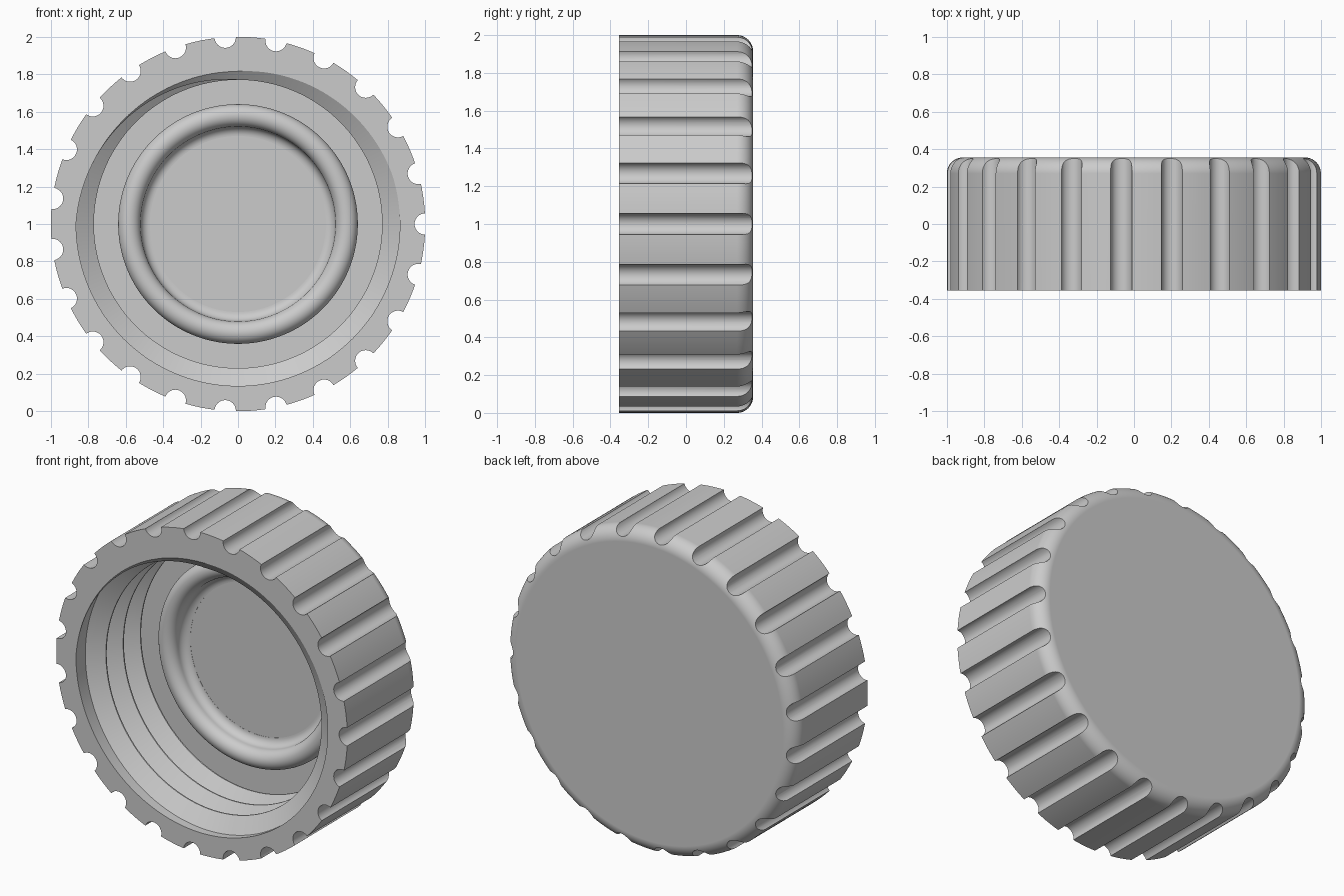
import bpy, bmesh, math
from mathutils import Vector

cube = bpy.data.objects.get("Cube")
if cube:
    bpy.data.objects.remove(cube, do_unlink=True)

HALF = 0.355                  # half depth of the cap along y
FILLET = 0.085                # rounding of the back edge
FLOOR = 0.205                 # inner floor position
GRIPS, GRIP_R = 23, 0.057     # finger grooves round the rim
ROOT, CREST, PITCH = 0.865, 0.77, 0.169   # internal thread
SEG = 184

grey = bpy.data.materials.new("plastic_grey")
grey.use_nodes = True
grey.diffuse_color = (0.6, 0.6, 0.6, 1)
grey.node_tree.nodes["Principled BSDF"].inputs["Base Color"].default_value = (0.6, 0.6, 0.6, 1)


def polar(r, y, a):
    return Vector((r * math.cos(a), y, 1 + r * math.sin(a)))


def arc(cr, cy, rad, a0, a1, n):
    """Profile points (radius, y) along an arc, angles in degrees."""
    steps = [math.radians(a0 + (a1 - a0) * i / n) for i in range(n + 1)]
    return [(cr + rad * math.cos(a), cy + rad * math.sin(a)) for a in steps]


def finish(bm, name):
    bmesh.ops.remove_doubles(bm, verts=bm.verts, dist=1e-5)
    bmesh.ops.recalc_face_normals(bm, faces=bm.faces)
    mesh = bpy.data.meshes.new(name)
    bm.to_mesh(mesh)
    bm.free()
    mesh.materials.append(grey)
    obj = bpy.data.objects.new(name, mesh)
    bpy.context.collection.objects.link(obj)
    return obj


def lathe(name, profile, closed=False, caps=False):
    """Revolve a (radius, y) profile about the cap's axis."""
    bm = bmesh.new()
    rings = [[bm.verts.new(polar(r, y, math.tau * i / SEG)) for i in range(SEG)]
             for r, y in profile]
    pairs = list(zip(rings, rings[1:])) + ([(rings[-1], rings[0])] if closed else [])
    for a, b in pairs:
        for i in range(SEG):
            j = (i + 1) % SEG
            bm.faces.new((a[i], a[j], b[j], b[i]))
    if caps:
        bm.faces.new(rings[0])
        bm.faces.new(rings[-1])
    return finish(bm, name)


def cut(obj, cutter):
    cutter.hide_render = True
    mod = obj.modifiers.new("cut", 'BOOLEAN')
    mod.operation, mod.solver, mod.object = 'DIFFERENCE', 'EXACT', cutter
    bpy.context.view_layer.objects.active = obj
    bpy.ops.object.modifier_apply(modifier=mod.name)
    bpy.data.objects.remove(cutter, do_unlink=True)


def smooth(obj):
    """Smooth shading with crisp edges and clean flat faces."""
    bpy.ops.object.select_all(action='DESELECT')
    obj.select_set(True)
    bpy.context.view_layer.objects.active = obj
    bpy.ops.object.shade_smooth_by_angle(angle=math.radians(18))
    obj.modifiers.new("flat_faces", 'WEIGHTED_NORMAL').keep_sharp = True


# Solid blank with a rounded back edge
cap = lathe("cap_body", [(1, -HALF)] + arc(1 - FILLET, HALF - FILLET, FILLET, 0, 90, 10), caps=True)

# Straight round grooves, all in one cutter
bm = bmesh.new()
for g in range(GRIPS):
    centre = polar(1.0, 0, math.tau * g / GRIPS)
    a, b = [[bm.verts.new(centre + Vector((GRIP_R * math.cos(math.tau * k / 32), y,
                                           GRIP_R * math.sin(math.tau * k / 32))))
             for k in range(32)] for y in (-0.5, 0.5)]
    bm.faces.new(a)
    bm.faces.new(b)
    for k in range(32):
        m = (k + 1) % 32
        bm.faces.new((a[k], a[m], b[m], b[k]))
cut(cap, finish(bm, "groove_cutter"))

# Threaded plug: helical strip, trimmed flat at both ends
STEPS = 144


def crest(i):
    """Crest radius; the thread runs out over a quarter turn at the rim."""
    return CREST + (ROOT - CREST) * min(max(-i * 4 / STEPS, 0), 1)


bm = bmesh.new()
cols = []
for i in range(-3 * STEPS, 6 * STEPS + 1):
    ang = math.pi / 2 - math.tau * i / STEPS
    y0 = -0.319 + PITCH * i / STEPS
    strip = [(-0.004, crest(i)), (0.004, crest(i)), (0.042, ROOT), (PITCH - 0.07, ROOT),
             (PITCH - 0.004, crest(i + STEPS))]
    cols.append([bm.verts.new(polar(r, y0 + dy, ang)) for dy, r in strip])
for a, b in zip(cols, cols[1:]):
    for k in range(len(strip) - 1):
        bm.faces.new((a[k], a[k + 1], b[k + 1], b[k]))
bmesh.ops.remove_doubles(bm, verts=bm.verts, dist=1e-4)
for y, n in ((-HALF - 0.06, -1), (FLOOR, 1)):
    bmesh.ops.bisect_plane(bm, geom=bm.verts[:] + bm.edges[:] + bm.faces[:], dist=1e-6,
                           plane_co=(0, y, 0), plane_no=(0, n, 0), clear_outer=True)
bmesh.ops.holes_fill(bm, edges=[e for e in bm.edges if e.is_boundary], sides=0)
cut(cap, finish(bm, "thread_cutter"))
smooth(cap)

# Rounded sealing ring on the inner floor, with a soft inner foot
ring = lathe("sealing_ring",
             [(0.64, FLOOR + 0.02)] + arc(0.58, FLOOR - 0.052, 0.06, 0, -180, 20)
             + arc(0.47, FLOOR - 0.051, 0.05, 0, 90, 10) + [(0.47, FLOOR + 0.02)], closed=True)
smooth(ring)
